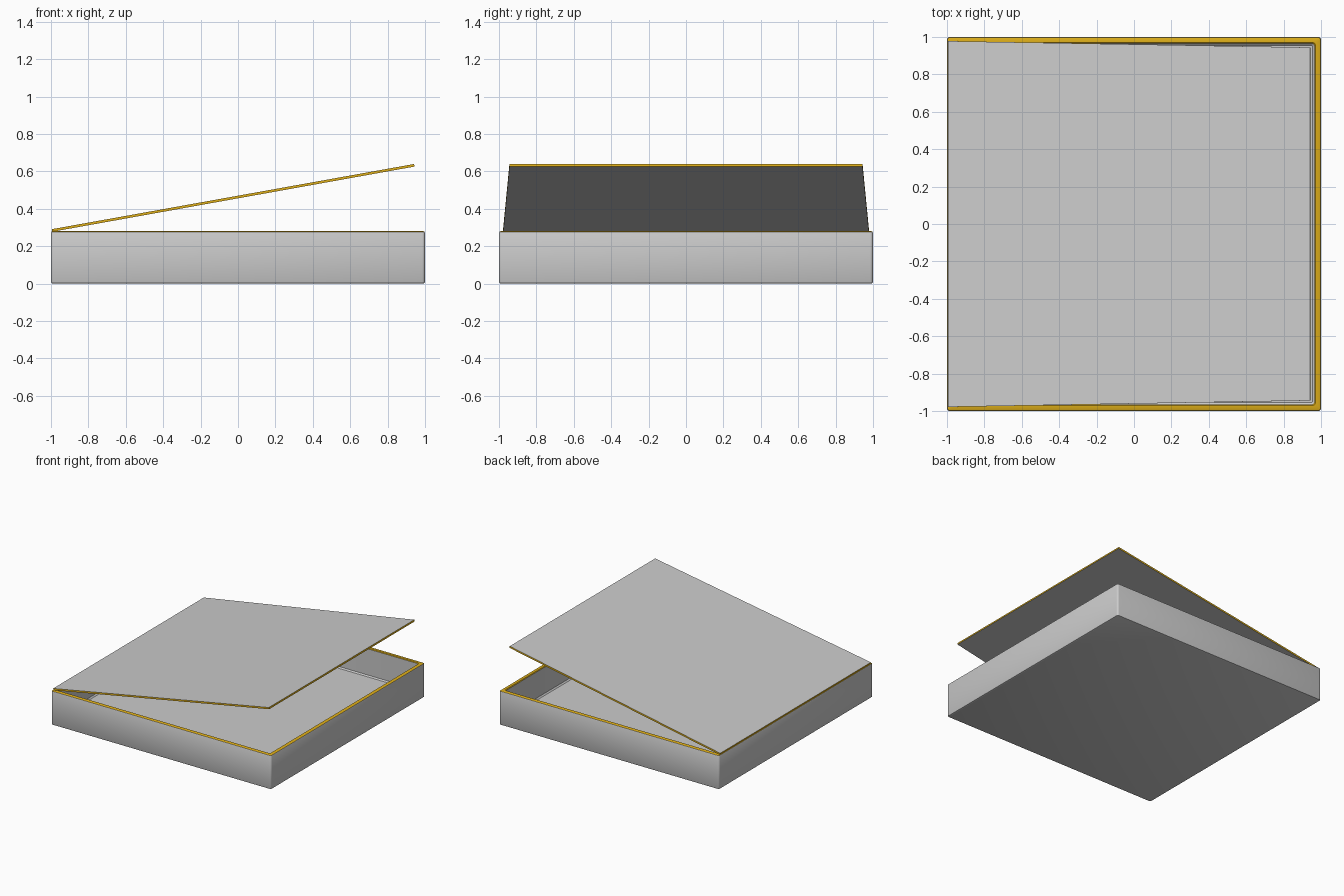
import bpy, bmesh, math

if "Cube" in bpy.data.objects:
    bpy.data.objects.remove(bpy.data.objects["Cube"])

gold = bpy.data.materials.new("gold_edge")
gold.diffuse_color = (0.72, 0.42, 0.01, 1)
gold.use_nodes = True
gold.node_tree.nodes["Principled BSDF"].inputs["Base Color"].default_value = gold.diffuse_color
grey = bpy.data.materials.new("grey_body")
grey.diffuse_color = (0.8, 0.8, 0.8, 1)
grey.use_nodes = True
grey.node_tree.nodes["Principled BSDF"].inputs["Base Color"].default_value = grey.diffuse_color


def rounded_square(half, r, steps=3):
    pts = []
    for k in range(4):
        for i in range(steps + 1):
            a = math.pi / 2 * (k + i / steps)
            c = math.pi / 2 * k + math.pi / 4
            pts.append((math.copysign(half - r, math.cos(c)) + r * math.cos(a),
                        math.copysign(half - r, math.sin(c)) + r * math.sin(a)))
    return pts


def make_object(name, bm):
    bmesh.ops.recalc_face_normals(bm, faces=bm.faces)
    me = bpy.data.meshes.new(name)
    bm.to_mesh(me)
    bm.free()
    me.materials.append(grey)
    me.materials.append(gold)
    ob = bpy.data.objects.new(name, me)
    bpy.context.collection.objects.link(ob)
    bpy.context.view_layer.objects.active = ob
    ob.select_set(True)
    bpy.ops.object.shade_smooth_by_angle(angle=math.radians(30))
    ob.select_set(False)
    return ob


# Tray: nested rounded squares (half size, corner radius, height), outside to inside
sections = [(0.99, 0.01, 0.0), (0.997, 0.012, 0.003), (1.0, 0.015, 0.01),
            (1.0, 0.015, 0.27), (0.997, 0.012, 0.277), (0.99, 0.01, 0.28),
            (0.97, 0.015, 0.28), (0.965, 0.015, 0.275),
            (0.965, 0.015, 0.06), (0.955, 0.01, 0.05)]
bm = bmesh.new()
rings = [[bm.verts.new((x, y, z)) for x, y in rounded_square(h, r)]
         for h, r, z in sections]
for j, (a, b) in enumerate(zip(rings, rings[1:])):
    for i in range(len(a)):
        n = (i + 1) % len(a)
        f = bm.faces.new((a[i], a[n], b[n], b[i]))
        f.material_index = int(4 <= j <= 6)  # gold rim
bm.faces.new(rings[0])
bm.faces.new(rings[-1])
make_object("tray", bm)

# Lid: thin tapering panel hinged on the left edge, grey faces and gold edges
length, thick = 1.968, 0.014
outline = [(0, -0.978), (length, -0.944), (length, 0.944), (0, 0.978)]
bm = bmesh.new()
low = [bm.verts.new((x, y, 0)) for x, y in outline]
top = [bm.verts.new((x, y, thick)) for x, y in outline]
bm.faces.new(low)
bm.faces.new(top)
for i in range(4):
    n = (i + 1) % 4
    f = bm.faces.new((low[i], low[n], top[n], top[i]))
    f.material_index = 1
lid = make_object("lid", bm)
lid.location = (-0.993, 0, 0.277)
lid.rotation_euler = (0, -math.radians(10.2), 0)
